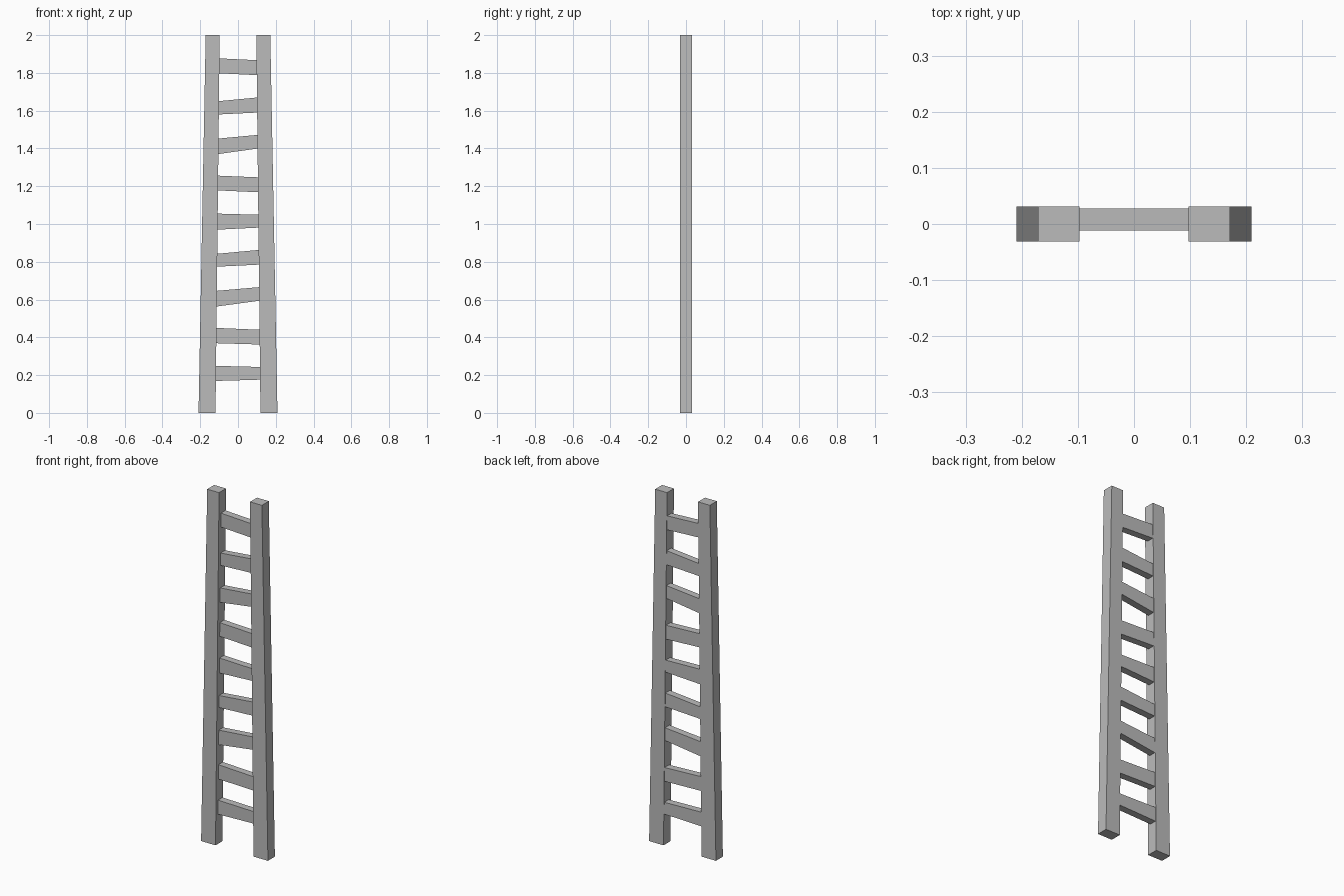
import bpy
import bmesh

default_cube = bpy.data.objects.get("Cube")
if default_cube:
    bpy.data.objects.remove(default_cube, do_unlink=True)

grey = bpy.data.materials.new("plain grey")
grey.use_nodes = True
grey.diffuse_color = (0.5, 0.5, 0.5, 1)
grey.node_tree.nodes["Principled BSDF"].inputs["Base Color"].default_value = (0.5, 0.5, 0.5, 1)


def plank(name, outline, y_front, y_back):
    """Extrude a four-cornered front outline (x, z) through the depth."""
    bm = bmesh.new()
    face = bm.faces.new([bm.verts.new((x, y_front, z)) for x, z in outline])
    extruded = bmesh.ops.extrude_face_region(bm, geom=[face])["geom"]
    verts = [v for v in extruded if isinstance(v, bmesh.types.BMVert)]
    bmesh.ops.translate(bm, verts=verts, vec=(0, y_back - y_front, 0))
    bmesh.ops.recalc_face_normals(bm, faces=bm.faces)
    mesh = bpy.data.meshes.new(name)
    bm.to_mesh(mesh)
    bm.free()
    mesh.materials.append(grey)
    obj = bpy.data.objects.new(name, mesh)
    bpy.context.collection.objects.link(obj)
    return obj


# Tapered side rails leaning towards each other
for name, side in (("left_rail", 1), ("right_rail", -1)):
    plank(name, [(side * 0.119, 0), (side * 0.209, 0),
                 (side * 0.171, 2), (side * 0.097, 2)], -0.031, 0.031)

# Uneven rungs: bottom and top height at the -x end, then at the +x end
rungs = [
    (0.169, 0.249, 0.176, 0.243),
    (0.369, 0.450, 0.362, 0.440),
    (0.563, 0.646, 0.594, 0.666),
    (0.774, 0.842, 0.785, 0.863),
    (0.970, 1.055, 0.981, 1.049),
    (1.178, 1.256, 1.168, 1.247),
    (1.370, 1.452, 1.400, 1.472),
    (1.580, 1.650, 1.590, 1.670),
    (1.798, 1.877, 1.788, 1.867),
]
for number, (low_r, high_r, low_l, high_l) in enumerate(rungs, 1):
    # Ends sit just inside the sloping rails
    half = 0.122 - 0.011 * low_r
    plank(f"rung_{number}", [(-half, low_r), (half, low_l),
                             (half, high_l), (-half, high_r)], -0.012, 0.028)
